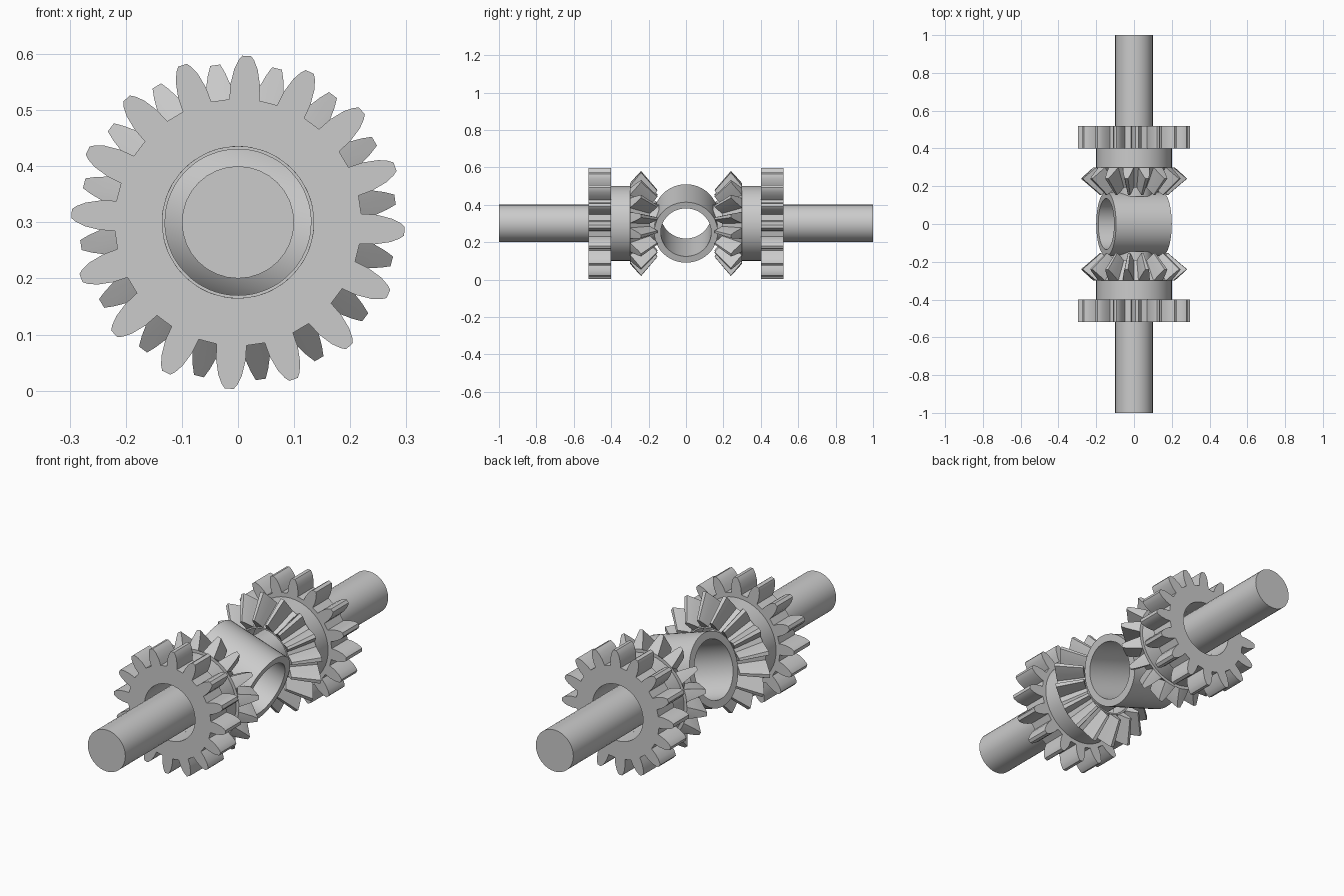
import bpy, bmesh, math
from mathutils import Matrix

if "Cube" in bpy.data.objects:
    bpy.data.objects.remove(bpy.data.objects["Cube"])

TEETH = 16
AXIS_Z = 0.30

steel = bpy.data.materials.new("plain_grey")
steel.diffuse_color = (0.6, 0.6, 0.6, 1)
steel.use_nodes = True
steel.node_tree.nodes["Principled BSDF"].inputs["Base Color"].default_value = steel.diffuse_color


def finish(name, bm, matrix):
    """Turn a bmesh into a shaded, coloured object."""
    bm.transform(matrix)
    bmesh.ops.remove_doubles(bm, verts=bm.verts, dist=1e-5)
    bmesh.ops.recalc_face_normals(bm, faces=bm.faces)
    mesh = bpy.data.meshes.new(name)
    bm.to_mesh(mesh)
    bm.free()
    mesh.materials.append(steel)
    ob = bpy.data.objects.new(name, mesh)
    bpy.context.collection.objects.link(ob)
    bpy.ops.object.select_all(action='DESELECT')
    ob.select_set(True)
    bpy.context.view_layer.objects.active = ob
    bpy.ops.object.shade_smooth_by_angle(angle=math.radians(30))


def bridge(bm, rings):
    """Join a closed sequence of equal rings with quads."""
    loops = [[bm.verts.new(p) for p in ring] for ring in rings]
    n = len(loops[0])
    for a, b in zip(loops, loops[1:] + loops[:1]):
        for i in range(n):
            j = (i + 1) % n
            bm.faces.new((a[i], a[j], b[j], b[i]))


def circle(r, y, n=48):
    return [(r * math.cos(2 * math.pi * i / n), y, r * math.sin(2 * math.pi * i / n))
            for i in range(n)]


def tooth_ring(root, tip, widths, phase, flat=False):
    """Toothed outline; root and tip are (radius, y), widths are half widths."""
    pts = []
    side = [(-w, t) for t, w in widths] + [(w, t) for t, w in reversed(widths)]
    for k in range(TEETH):
        a = phase + 2 * math.pi * k / TEETH
        for w, t in side:
            r = root[0] + (tip[0] - root[0]) * t
            y = root[1] + (tip[1] - root[1]) * t
            ang = a + math.atan2(w, r)
            if flat:
                r, y = root
            pts.append((r * math.cos(ang), y, r * math.sin(ang)))
    return pts


def at_radius(ring, r, y):
    return [(r * p[0] / math.hypot(p[0], p[2]), y, r * p[2] / math.hypot(p[0], p[2]))
            for p in ring]


def gear(bm, ends, widths, bore, phase):
    """Gear between two ends, each (root, tip, width scale)."""
    rings = []
    for i, (root, tip, s) in enumerate(ends):
        ws = [(t, w * s) for t, w in widths]
        outer = tooth_ring(root, tip, ws, phase)
        inner = tooth_ring(root, tip, ws, phase, True)
        part = [at_radius(outer, bore, root[1]), inner, outer]
        rings += part if i == 0 else part[::-1]
    bridge(bm, rings)


PHASE = math.radians(-3)
SPUR = [(0, .027), (.35, .0265), (.7, .021), (.9, .014), (1, .008)]
BEVEL = [(0, .030), (.4, .023), (.75, .016), (1, .009)]
INNER = 0.64   # bevel teeth shrink towards the middle of the model

for side, label in ((1, "rear"), (-1, "front")):
    place = Matrix.Translation((0, 0, AXIS_Z)) @ Matrix.Diagonal((1, side, 1, 1))

    # Straight toothed gear
    bm = bmesh.new()
    gear(bm, [((.22, y), (.297, y), 1) for y in (.52, .40)], SPUR, .135, PHASE)
    finish(label + "_spur_gear", bm, place)

    # Collar between the two gears
    bm = bmesh.new()
    bridge(bm, [circle(.2, .295), circle(.2, .405), circle(.135, .405), circle(.135, .295)])
    finish(label + "_collar", bm, place)

    # Bevel gear
    bm = bmesh.new()
    root, tip = (.215, .30), (.283, .24)
    gear(bm, [(root, tip, 1),
              ((root[0] * INNER, root[1] * INNER), (tip[0] * INNER, tip[1] * INNER), INNER)],
         BEVEL, .13, PHASE + math.pi / TEETH)
    finish(label + "_bevel_gear", bm, place)

    # Shaft, ending in the wall of the cross tube
    bm = bmesh.new()
    bmesh.ops.create_cone(bm, cap_ends=True, segments=32, radius1=.1, radius2=.1, depth=.855,
                          matrix=Matrix.Translation((0, .5725, 0))
                          @ Matrix.Rotation(math.pi / 2, 4, 'X'))
    finish(label + "_shaft", bm, place)

# Tilted open tube in the middle
bm = bmesh.new()
bridge(bm, [circle(.17, -.155), circle(.17, .155), circle(.135, .155), circle(.135, -.155)])
finish("cross_tube", bm, Matrix.Translation((0, 0, AXIS_Z))
       @ Matrix.Rotation(math.radians(18), 4, 'Y') @ Matrix.Rotation(math.pi / 2, 4, 'Z'))
